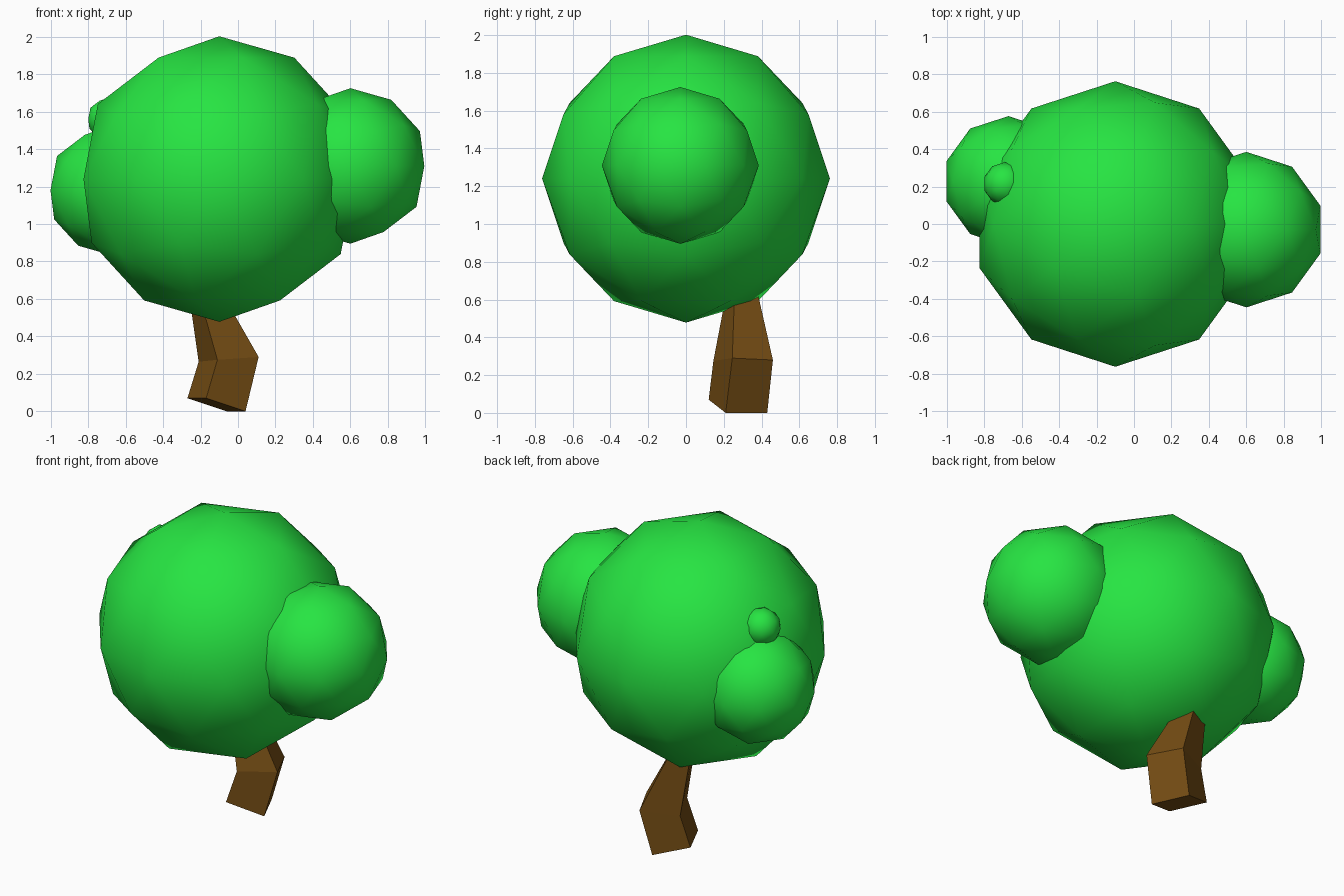
import bpy, bmesh
from mathutils import Vector

cube = bpy.data.objects.get("Cube")
if cube:
    bpy.data.objects.remove(cube, do_unlink=True)


def make_material(name, rgb):
    mat = bpy.data.materials.new(name)
    mat.use_nodes = True
    color = (*rgb, 1.0)
    mat.diffuse_color = color
    mat.node_tree.nodes["Principled BSDF"].inputs["Base Color"].default_value = color
    return mat


leaf_green = make_material("leaf_green", (0.02, 0.78, 0.055))
bark_brown = make_material("bark_brown", (0.18, 0.075, 0.007))


def add_object(name, bm, mat, smooth):
    bmesh.ops.recalc_face_normals(bm, faces=bm.faces)
    for face in bm.faces:
        face.smooth = smooth
    mesh = bpy.data.meshes.new(name)
    bm.to_mesh(mesh)
    bm.free()
    mesh.materials.append(mat)
    obj = bpy.data.objects.new(name, mesh)
    bpy.context.collection.objects.link(obj)
    return obj


# Foliage: smooth-shaded low-poly balls
def add_foliage(name, center, radius):
    bm = bmesh.new()
    bmesh.ops.create_icosphere(bm, subdivisions=2, radius=radius)
    add_object(name, bm, leaf_green, True).location = center


add_foliage("main_crown", (-0.1, 0, 1.24), 0.762)
add_foliage("left_foliage", (0.6, -0.03, 1.31), 0.415)
add_foliage("right_foliage", (-0.67, 0.228, 1.18), 0.348)
add_foliage("small_foliage", (-0.69, 0.215, 1.56), 0.115)

# Trunk: bent square post; each ring is a corner and two edge vectors
rings = [
    ((-0.17, 0.12, 0.07), (0.21, 0.09, -0.07), (-0.1, 0.22, 0)),
    ((-0.11, 0.145, 0.275), (0.22, 0.1, 0.015), (-0.1, 0.215, -0.01)),
    ((-0.235, 0.23, 0.72), (0.1, 0.03, 0), (-0.04, 0.1, 0)),
]
bm = bmesh.new()
loops = []
for ring in rings:
    corner, u, v = map(Vector, ring)
    loops.append([bm.verts.new(p) for p in (corner, corner + u, corner + u + v, corner + v)])
for low, high in zip(loops, loops[1:]):
    for i in range(4):
        j = (i + 1) % 4
        bm.faces.new((low[i], low[j], high[j], high[i]))
bm.faces.new(loops[0])
bm.faces.new(loops[-1])
add_object("trunk", bm, bark_brown, False)
